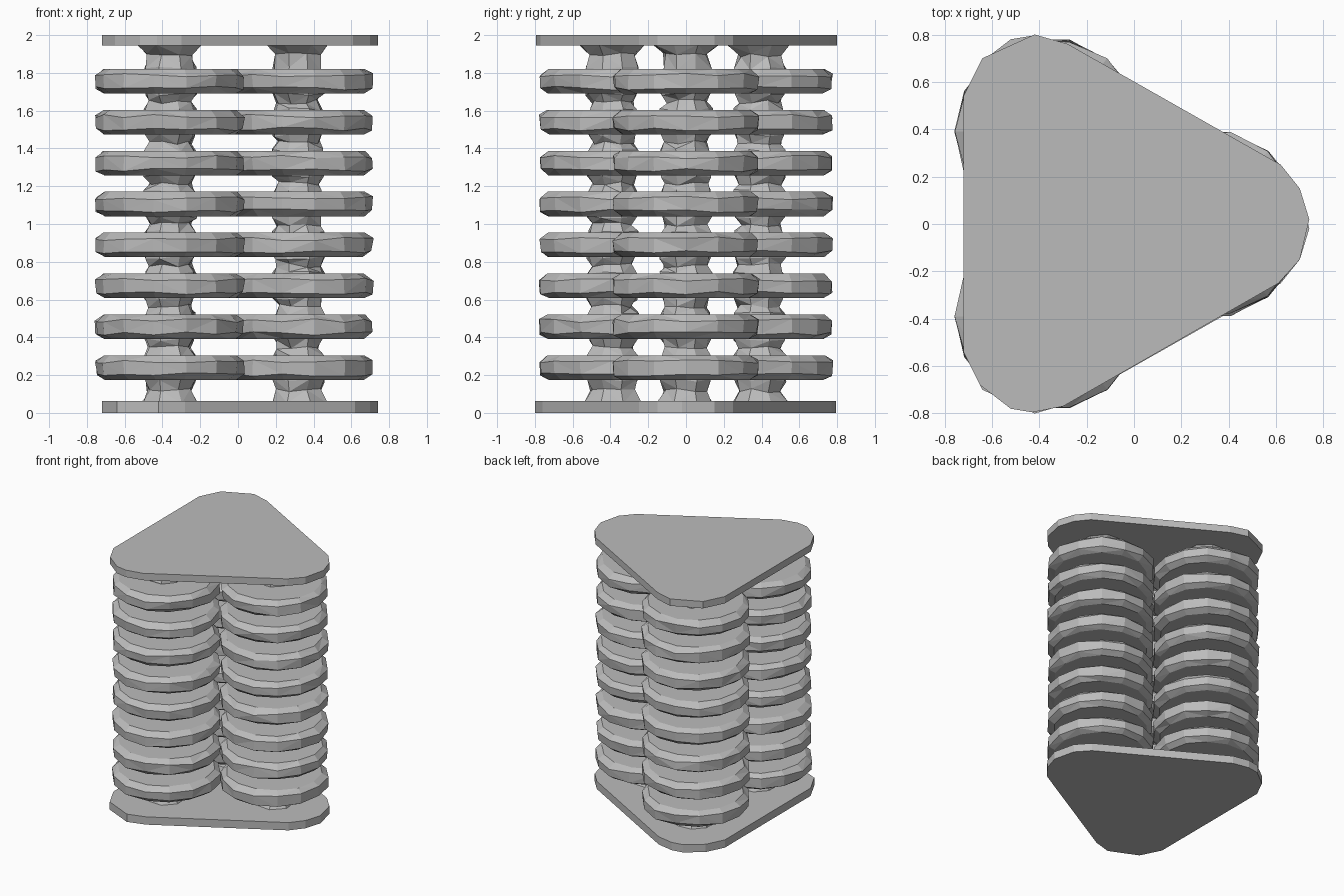
import bpy
import bmesh
import random
from math import cos, sin, pi

random.seed(4)
if "Cube" in bpy.data.objects:
    bpy.data.objects.remove(bpy.data.objects["Cube"])

grey = bpy.data.materials.new("plain grey")
grey.use_nodes = True
COLOUR = (0.5, 0.5, 0.5, 1)
grey.diffuse_color = COLOUR
grey.node_tree.nodes["Principled BSDF"].inputs["Base Color"].default_value = COLOUR


def add_object(name, bm, location=(0, 0, 0)):
    """Turn a bmesh into a flat-shaded object."""
    bmesh.ops.recalc_face_normals(bm, faces=bm.faces[:])
    mesh = bpy.data.meshes.new(name)
    bm.to_mesh(mesh)
    bm.free()
    mesh.materials.append(grey)
    ob = bpy.data.objects.new(name, mesh)
    ob.location = location
    bpy.context.collection.objects.link(ob)
    return ob


def lathe(name, profile, sides, location, phase=0, r_jitter=0, z_jitter=0):
    """Revolve (radius, z) points into a slightly irregular faceted solid."""
    bm = bmesh.new()
    rings = []
    for k, (r, z) in enumerate(profile):
        end = k in (0, len(profile) - 1)
        ring = []
        for i in range(sides):
            a = phase + 2 * pi * i / sides
            rr = r + random.uniform(-r_jitter, r_jitter)
            zz = z if end else z + random.uniform(-z_jitter, z_jitter)
            ring.append(bm.verts.new((rr * cos(a), rr * sin(a), zz)))
        rings.append(ring)
    for low, high in zip(rings, rings[1:]):
        for i in range(sides):
            j = (i + 1) % sides
            if (i + len(name)) % 2:
                bm.faces.new((low[i], low[j], high[j]))
                bm.faces.new((low[i], high[j], high[i]))
            else:
                bm.faces.new((low[i], low[j], high[i]))
                bm.faces.new((low[j], high[j], high[i]))
    bm.faces.new(rings[0][::-1])
    bm.faces.new(rings[-1])
    return add_object(name, bm, location)


def plate(name, outline, bottom, top):
    """Extrude a flat outline upward."""
    bm = bmesh.new()
    face = bm.faces.new([bm.verts.new((x, y, bottom)) for x, y in outline])
    new = bmesh.ops.extrude_face_region(bm, geom=[face])["geom"]
    verts = [v for v in new if isinstance(v, bmesh.types.BMVert)]
    bmesh.ops.translate(bm, verts=verts, vec=(0, 0, top - bottom))
    return add_object(name, bm)


# Rounded triangular end plates
OUTLINE = [(-0.72, -0.54), (-0.65, -0.68), (-0.52, -0.78), (-0.43, -0.795),
           (-0.30, -0.77), (0.61, -0.25), (0.70, -0.15), (0.74, 0.02),
           (0.70, 0.15), (0.62, 0.25), (-0.28, 0.76), (-0.42, 0.80),
           (-0.64, 0.70), (-0.72, 0.54)]
plate("bottom_plate", [(x, -y) for x, y in OUTLINE], 0, 0.062)
plate("top_plate", OUTLINE, 1.945, 2)

# Three columns, each a waisted shaft carrying eight chamfered discs
COLUMNS = {"left": (0.32, 0), "front_right": (-0.36, -0.39), "back_right": (-0.36, 0.39)}
LEVELS = [0.24 + 0.2165 * n for n in range(8)]
HALF = 0.065
DISC = [(0.345, -HALF), (0.39, -0.036), (0.393, 0.032), (0.35, HALF)]

for side, (x, y) in COLUMNS.items():
    shaft = [(0.16, 0.05), (0.12, 0.12)]
    for z in LEVELS:
        shaft += [(0.14, z - HALF), (0.14, z + HALF), (0.115, z + 0.108)]
    shaft[-1] = (0.12, 1.895)
    shaft.append((0.18, 1.95))
    lathe(side + "_shaft", shaft, 8, (x, y, 0), pi / 8, 0.014, 0.012)
    for n, z in enumerate(LEVELS, 1):
        lathe(f"{side}_disc_{n}", DISC, 14, (x, y, z), 0, 0.006, 0.01)
